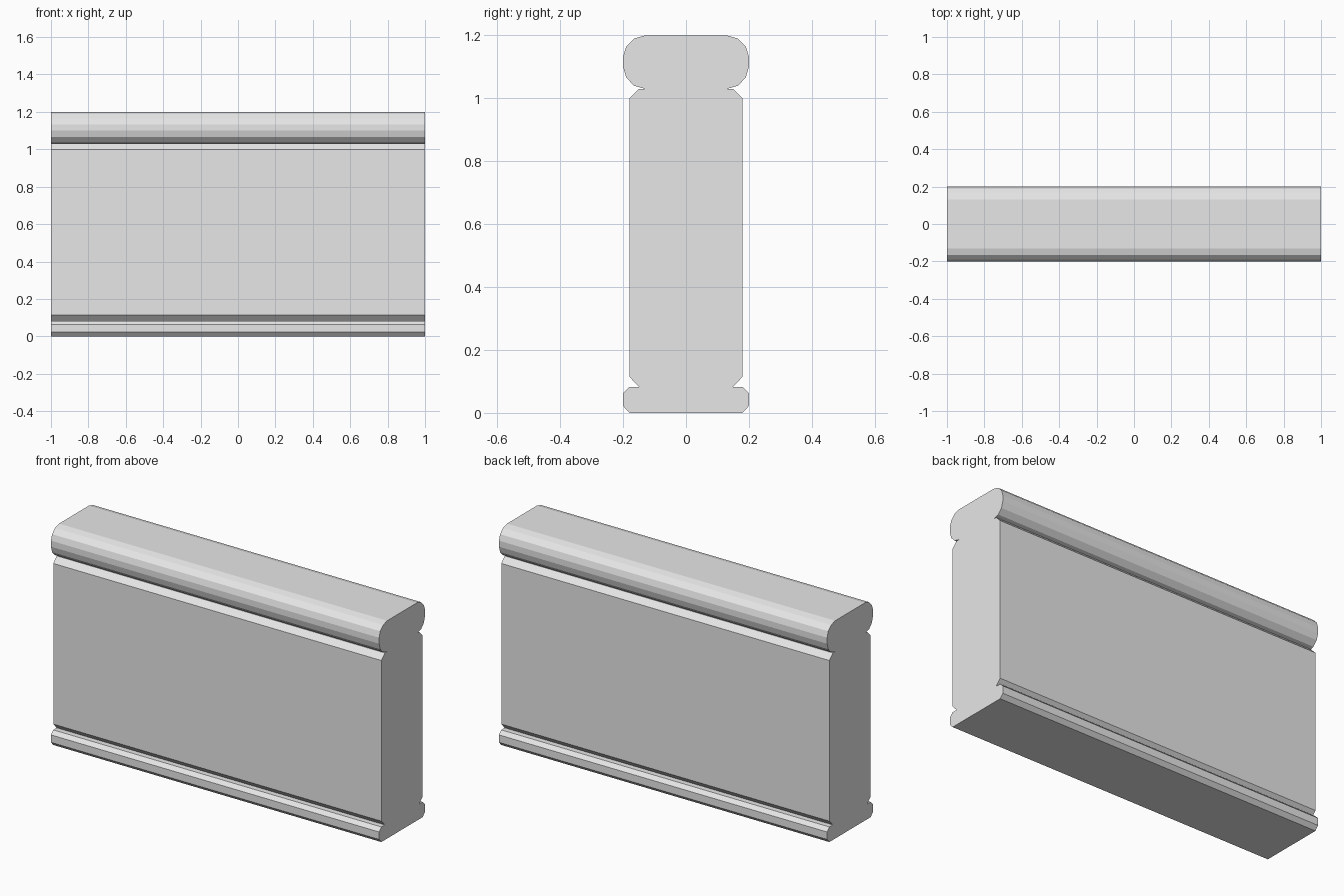
import bpy
import bmesh

if "Cube" in bpy.data.objects:
    bpy.data.objects.remove(bpy.data.objects["Cube"])

# One plain grey for the whole wall
grey = bpy.data.materials.new("light grey")
grey.diffuse_color = (0.8, 0.8, 0.8, 1.0)
grey.use_nodes = True
grey.node_tree.nodes["Principled BSDF"].inputs["Base Color"].default_value = grey.diffuse_color

# Right half of the cross-section (y, z), from the bottom upwards
plinth = [(0.18, 0.0), (0.2, 0.022), (0.2, 0.063), (0.18, 0.083), (0.15, 0.083)]
body = [(0.18, 0.115), (0.18, 1.0), (0.15, 1.03)]
coping = [(0.13, 1.03), (0.165, 1.04), (0.19, 1.066), (0.2, 1.1),
          (0.2, 1.133), (0.19, 1.165), (0.165, 1.19), (0.13, 1.2)]


def extrude_profile(name, half, x0, x1):
    """Mirror the half profile across y = 0 and extrude it along x."""
    outline = half + [(-y, z) for y, z in reversed(half)]
    bm = bmesh.new()
    end = bm.faces.new([bm.verts.new((x0, y, z)) for y, z in outline])
    side = bmesh.ops.extrude_face_region(bm, geom=[end], use_keep_orig=True)
    moved = [v for v in side["geom"] if isinstance(v, bmesh.types.BMVert)]
    bmesh.ops.translate(bm, verts=moved, vec=(x1 - x0, 0, 0))
    bmesh.ops.recalc_face_normals(bm, faces=bm.faces)
    mesh = bpy.data.meshes.new(name)
    bm.to_mesh(mesh)
    bm.free()
    mesh.materials.append(grey)
    obj = bpy.data.objects.new(name, mesh)
    bpy.context.collection.objects.link(obj)
    return obj


# Wall segment: moulded plinth, chamfered body and rounded coping
extrude_profile("wall_segment", plinth + body + coping, -1.0, 1.0)
